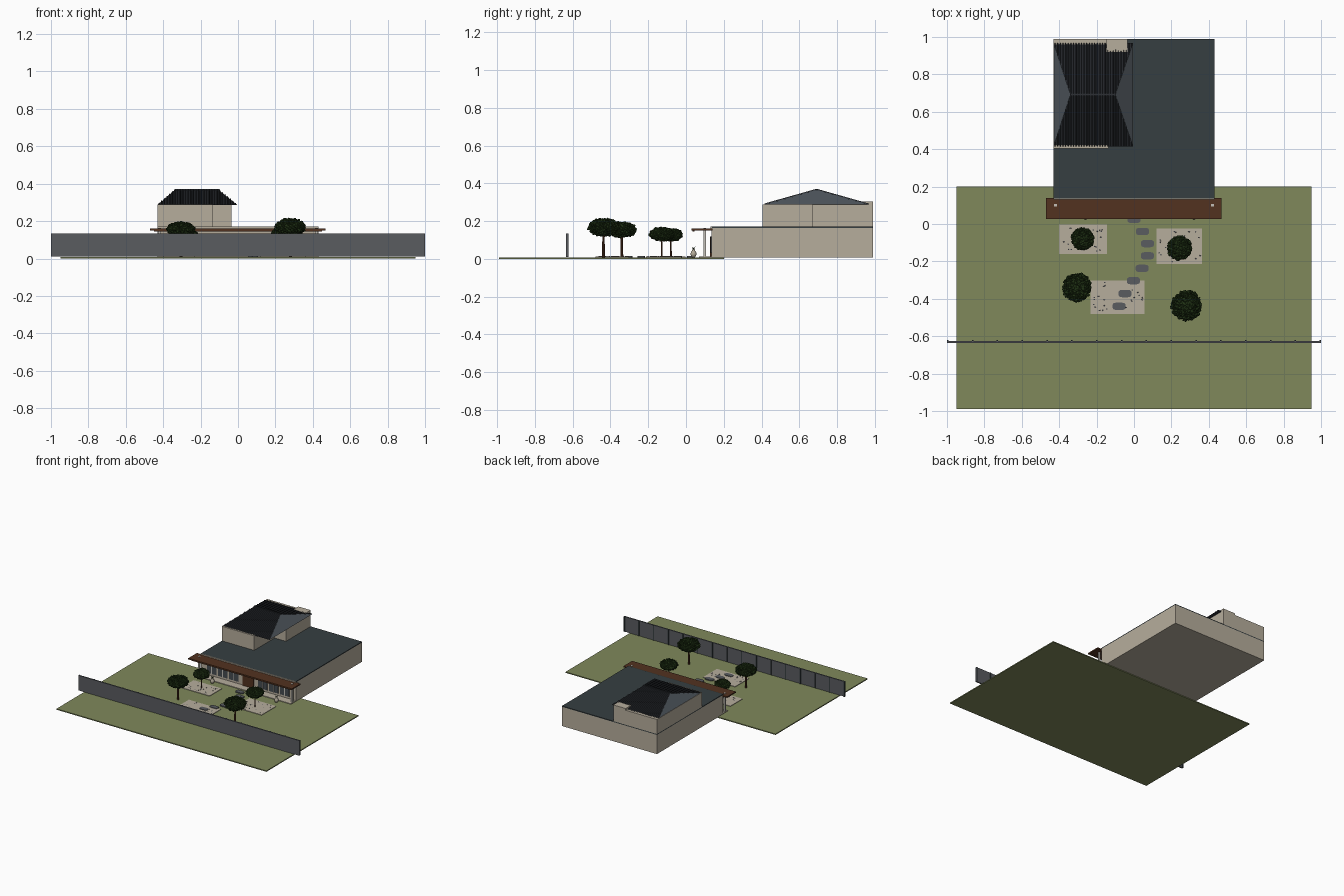
import bpy, bmesh, math, random
from mathutils import Vector, Matrix

if "Cube" in bpy.data.objects:
    bpy.data.objects.remove(bpy.data.objects["Cube"])

random.seed(4)


def material(name, r, g, b):
    m = bpy.data.materials.new(name)
    m.diffuse_color = (r, g, b, 1)
    m.use_nodes = True
    m.node_tree.nodes["Principled BSDF"].inputs["Base Color"].default_value = m.diffuse_color
    return m


LAWN = material("lawn green", 0.215, 0.25, 0.105)
WALL = material("beige plaster", 0.47, 0.42, 0.335)
ROOF = material("dark flat roof", 0.037, 0.049, 0.053)
GREY = material("slate grey", 0.10, 0.106, 0.117)
TILE = material("black tile", 0.026, 0.030, 0.036)
HIP = material("blue grey hip", 0.075, 0.09, 0.105)
WOOD = material("brown wood", 0.085, 0.032, 0.014)
LEAF = material("dark foliage", 0.016, 0.036, 0.008)
PALE = material("pale post", 0.55, 0.53, 0.48)
GLASS = material("dark glass", 0.06, 0.07, 0.08)


def finish(name, bm, *mats):
    me = bpy.data.meshes.new(name)
    bm.to_mesh(me)
    bm.free()
    for m in mats:
        me.materials.append(m)
    ob = bpy.data.objects.new(name, me)
    bpy.context.collection.objects.link(ob)
    return ob


def add_box(bm, x0, x1, y0, y1, z0, z1):
    mat = Matrix.Translation(((x0 + x1) / 2, (y0 + y1) / 2, (z0 + z1) / 2))
    mat = mat @ Matrix.Diagonal((x1 - x0, y1 - y0, z1 - z0, 1))
    bmesh.ops.create_cube(bm, size=1, matrix=mat)


def boxes(name, mat, *dims):
    bm = bmesh.new()
    for d in dims:
        add_box(bm, *d)
    return finish(name, bm, mat)


def prism(bm, outline, z0, z1):
    f = bm.faces.new([bm.verts.new((x, y, z0)) for x, y in outline])
    r = bmesh.ops.extrude_face_region(bm, geom=[f])
    vs = [g for g in r["geom"] if isinstance(g, bmesh.types.BMVert)]
    bmesh.ops.translate(bm, vec=(0, 0, z1 - z0), verts=vs)
    bmesh.ops.recalc_face_normals(bm, faces=bm.faces)


# Ground and boundary fence with panel posts
boxes("lawn", LAWN, (-0.95, 0.95, -0.99, 0.2, 0, 0.008))
boxes("fence_panels", GREY, (-1, 1, -0.636, -0.626, 0.01, 0.133))
N = 15
boxes("fence_posts", ROOF, *[(x - 0.004, x + 0.004, -0.626, -0.621, 0.01, 0.133)
                             for x in [-0.996 + 1.992 * i / N for i in range(N + 1)]])

# Ground floor and flat roof
boxes("ground_floor", WALL, (-0.43, 0.43, 0.135, 0.99, 0.006, 0.163))
boxes("flat_roof", ROOF, (-0.43, 0.43, 0.137, 0.99, 0.163, 0.17))
boxes("front_parapet", WALL, (-0.43, 0.43, 0.13, 0.137, 0.155, 0.17))

# L shaped upper floor and chimney block
bm = bmesh.new()
prism(bm, [(-0.43, 0.405), (-0.137, 0.405), (-0.137, 0.67), (-0.035, 0.67),
           (-0.035, 0.99), (-0.43, 0.99)], 0.17, 0.289)
finish("upper_floor", bm, WALL)
boxes("corner_block", WALL, (-0.147, -0.035, 0.92, 0.99, 0.25, 0.303))

# Hipped roof: long slopes in tile, hip ends plain
X0, X1, Y0, Y1, ZE, ZR = -0.43, -0.005, 0.415, 0.968, 0.287, 0.365
R0, R1, YM = -0.34, -0.10, 0.692
bm = bmesh.new()
a, b, c, d = [bm.verts.new(p) for p in ((X0, Y0, ZE), (X1, Y0, ZE), (X1, Y1, ZE), (X0, Y1, ZE))]
e, f = bm.verts.new((R0, YM, ZR)), bm.verts.new((R1, YM, ZR))
for vs in ((a, b, f, e), (c, d, e, f), (b, c, f), (d, a, e), (d, c, b, a)):
    face = bm.faces.new(vs)
    face.material_index = 1 if len(vs) == 3 else 0
finish("hip_roof", bm, TILE, HIP)

# Raised tile ribs, cut short where they meet the hips
bm = bmesh.new()
count = 30
for i in range(count):
    x = X0 + 0.008 + (X1 - X0 - 0.016) * i / (count - 1)
    t = min(1, (x - X0) / (R0 - X0), (X1 - x) / (X1 - R1))
    for ye in (Y0, Y1):
        w, h = 0.0035, 0.006
        low = Vector((x, ye, ZE))
        top = Vector((x, ye + (YM - ye) * t, ZE + (ZR - ZE) * t))
        ends = [[bm.verts.new(p + Vector(o)) for o in ((-w, 0, 0), (0, 0, h), (w, 0, 0))]
                for p in (low, top)]
        for j in range(3):
            k = (j + 1) % 3
            bm.faces.new((ends[0][j], ends[0][k], ends[1][k], ends[1][j]))
        bm.faces.new(ends[0])
        bm.faces.new(ends[1][::-1])
bmesh.ops.recalc_face_normals(bm, faces=bm.faces)
finish("tile_ribs", bm, TILE)
boxes("ridge_cap", TILE, (R0, R1, YM - 0.006, YM + 0.006, ZR - 0.004, ZR + 0.006))

# Porch: wooden canopy, beams, posts and floor
boxes("canopy", WOOD, (-0.47, 0.468, 0.028, 0.14, 0.151, 0.161),
      (-0.45, 0.45, 0.035, 0.045, 0.145, 0.151))
boxes("porch_posts", PALE, *[(s * 0.42 - 0.007, s * 0.42 + 0.007, 0.093, 0.107, 0.008, 0.163)
                             for s in (-1, 1)])
boxes("porch_floor", WALL, (-0.43, 0.43, 0.07, 0.135, 0.006, 0.013))

# Front door and windows
boxes("front_door", WOOD, (-0.05, 0.05, 0.128, 0.135, 0.013, 0.118))
panes, frames = [], []
for s in (-1, 1):
    for i in range(3):
        xc = s * (0.13 + 0.1 * i)
        panes.append((xc - 0.042, xc + 0.042, 0.131, 0.135, 0.03, 0.118))
        frames.append((xc - 0.003, xc + 0.003, 0.129, 0.135, 0.03, 0.118))
boxes("window_panes", GLASS, *panes)
boxes("window_bars", PALE, *frames)

# Paved garden beds with scattered pebbles
beds = [(-0.4, -0.145, -0.16, -0.002), (0.12, 0.363, -0.213, -0.024), (-0.233, 0.057, -0.48, -0.303)]
boxes("gravel_beds", WALL, *[(*q, 0.006, 0.012) for q in beds])
bm = bmesh.new()
for x0, x1, y0, y1 in beds:
    for _ in range(24):
        x, y = random.uniform(x0 + .01, x1 - .01), random.uniform(y0 + .01, y1 - .01)
        m = Matrix.Translation((x, y, 0.012)) @ Matrix.Diagonal((1.3, 1, 0.6, 1))
        bmesh.ops.create_icosphere(bm, subdivisions=1, radius=0.004, matrix=m)
finish("pebbles", bm, GREY)

# Winding stepping stones
bm = bmesh.new()
for x, y in ((0, 0.025), (0.045, -0.04), (0.072, -0.105), (0.072, -0.17),
             (0.043, -0.237), (-0.003, -0.303), (-0.048, -0.372), (-0.08, -0.44)):
    pts = []
    for k in range(16):
        t = 2 * math.pi * (k + 0.5) / 16
        cx, cy = math.cos(t), math.sin(t)
        pts.append((x + 0.035 * math.copysign(abs(cx) ** 0.55, cx),
                    y + 0.02 * math.copysign(abs(cy) ** 0.55, cy)))
    prism(bm, pts, 0.006, 0.016)
finish("stepping_stones", bm, GREY)


# Trees: tapered trunk with a crown of leafy tufts
def tree(x, y, radius, z_low, z_top, trunk):
    bm = bmesh.new()
    bmesh.ops.create_cone(bm, segments=8, radius1=trunk, radius2=trunk * 0.7, cap_ends=True,
                          depth=z_low + 0.02, matrix=Matrix.Translation((x, y, z_low / 2 + 0.016)))
    finish("tree_trunk", bm, WOOD)
    bm = bmesh.new()
    half, zc = (z_top - z_low) / 2, (z_top + z_low) / 2
    core = Matrix.Translation((x, y, zc)) @ Matrix.Diagonal((radius * .82, radius * .82, half * .82, 1))
    bmesh.ops.create_icosphere(bm, subdivisions=2, radius=1, matrix=core)
    n = 220
    for i in range(n):
        u = 1 - 2 * (i + 0.5) / n
        t, s = i * 2.39996, math.sqrt(1 - u * u)
        k = random.uniform(0.78, 0.93)
        p = (x + radius * k * s * math.cos(t), y + radius * k * s * math.sin(t), zc + half * k * u)
        m = Matrix.Translation(p) @ Matrix.Rotation(random.uniform(0, 6), 4, Vector((s, t % 1, u)))
        m = m @ Matrix.Diagonal((1.2, 1, 0.6, 1))
        bmesh.ops.create_icosphere(bm, subdivisions=1, radius=0.0095, matrix=m)
    finish("tree_crown", bm, LEAF)


tree(-0.275, -0.08, 0.062, 0.093, 0.16, 0.005)
tree(0.243, -0.128, 0.068, 0.095, 0.167, 0.005)
tree(-0.305, -0.34, 0.082, 0.112, 0.197, 0.008)
tree(0.28, -0.437, 0.086, 0.117, 0.216, 0.008)

# Round pots with a sprouting plant
for x in (-0.26, 0.32):
    bm = bmesh.new()
    prof = [(0, 0.008), (0.009, 0.008), (0.016, 0.022), (0.015, 0.034), (0.007, 0.046), (0.009, 0.05), (0, 0.05)]
    vs = [bm.verts.new((r, 0, z)) for r, z in prof]
    es = [bm.edges.new(q) for q in zip(vs, vs[1:])]
    bmesh.ops.spin(bm, geom=vs + es, axis=(0, 0, 1), cent=(0, 0, 0), angle=2 * math.pi, steps=14)
    bmesh.ops.remove_doubles(bm, verts=bm.verts, dist=1e-5)
    bmesh.ops.recalc_face_normals(bm, faces=bm.faces)
    for fc in bm.faces:
        fc.smooth = True
    finish("pot", bm, WALL).location = (x, 0.04, 0)
    bm = bmesh.new()
    for k in range(6):
        m = Matrix.Translation((x, 0.04, 0.048)) @ Matrix.Rotation(k * math.pi / 3, 4, 'Z')
        m = m @ Matrix.Rotation(0.55, 4, 'Y') @ Matrix.Translation((0, 0, 0.011))
        bmesh.ops.create_cone(bm, segments=4, radius1=0.003, radius2=0, depth=0.024, cap_ends=True, matrix=m)
    finish("pot_plant", bm, LEAF)
